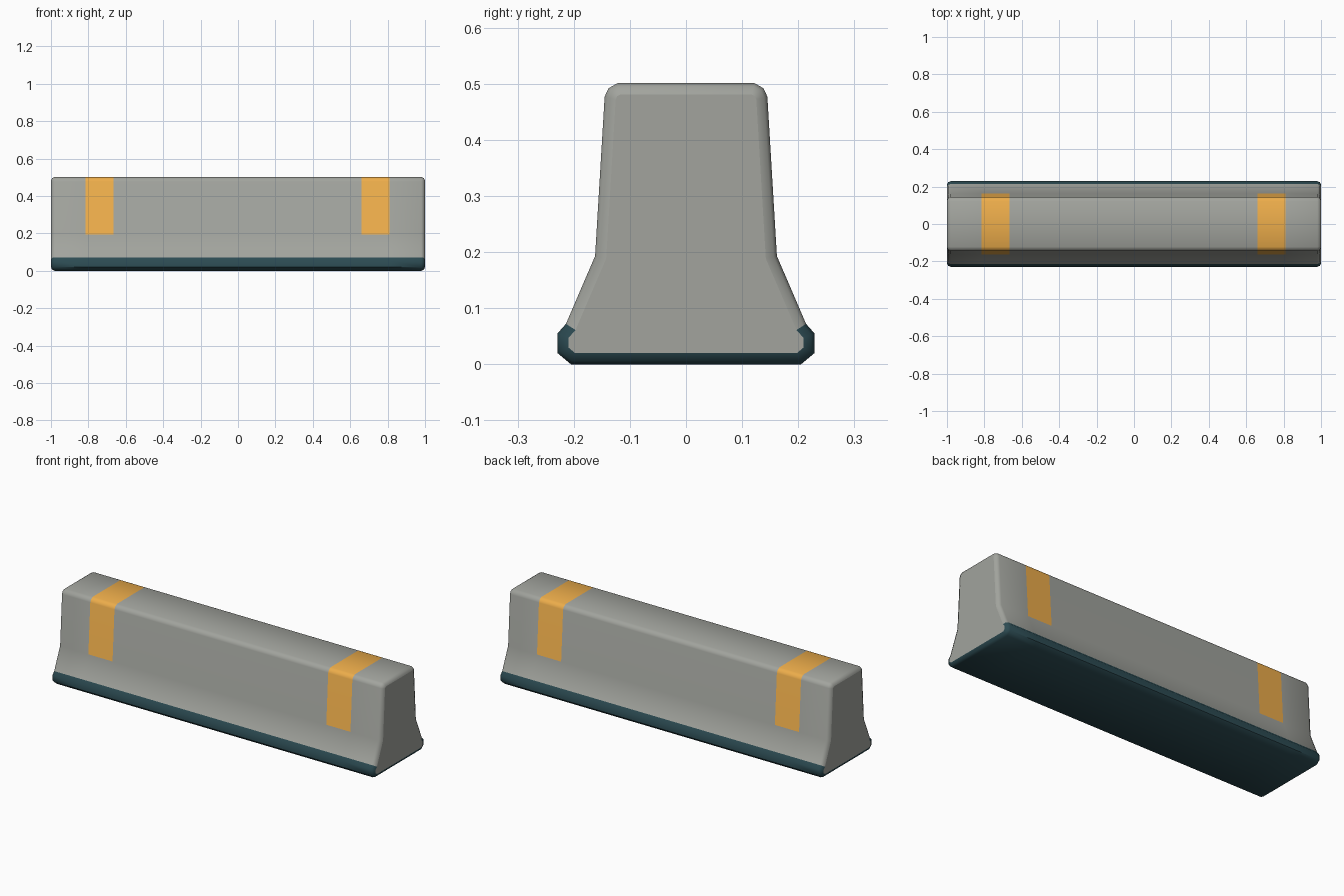
import bpy, bmesh, math
from mathutils import Vector

if "Cube" in bpy.data.objects:
    bpy.data.objects.remove(bpy.data.objects["Cube"])


def material(name, color):
    m = bpy.data.materials.new(name)
    m.diffuse_color = color
    m.use_nodes = True
    m.node_tree.nodes["Principled BSDF"].inputs["Base Color"].default_value = m.diffuse_color
    return m


# Half cross-section (y, z) from the bottom up, mirrored to a closed loop
half = [(0.205, 0.0), (0.229, 0.02), (0.229, 0.055), (0.214, 0.072),
        (0.162, 0.193), (0.145, 0.477), (0.138, 0.492), (0.122, 0.501)]
profile = [Vector(p) for p in half] + [Vector((-y, z)) for y, z in reversed(half)]
N = len(profile)


def inset(d):
    # Move every profile edge inward by d
    out = []
    for i, p in enumerate(profile):
        a = (p - profile[i - 1]).normalized()
        b = (profile[(i + 1) % N] - p).normalized()
        n1, n2 = Vector((-a.y, a.x)), Vector((-b.y, b.x))
        out.append(p + (n1 + n2) * d / (1 + n1.dot(n2)))
    return out


# Stations along the length (x, inset): rounded ends and stripe edges
stations = [(-1, 0.02), (-0.994, 0.006), (-0.98, 0),
            (-0.815, 0), (-0.665, 0), (0.661, 0), (0.811, 0),
            (0.98, 0), (0.994, 0.006), (1, 0.02)]
STRIPES = (3, 5)

bm = bmesh.new()
rings = [[bm.verts.new((x, p.x, p.y)) for p in inset(d)] for x, d in stations]

# Skin: dark base band, painted stripes, grey body
for s in range(len(rings) - 1):
    for i in range(N):
        j = (i + 1) % N
        f = bm.faces.new((rings[s][i], rings[s][j], rings[s + 1][j], rings[s + 1][i]))
        f.smooth = True
        if i < 3 or i >= N - 4:
            f.material_index = 1
        elif s in STRIPES and 4 <= i <= N - 6:
            f.material_index = 2

# End caps
bm.faces.new(rings[0])
bm.faces.new(rings[-1])
bmesh.ops.recalc_face_normals(bm, faces=bm.faces)

me = bpy.data.meshes.new("barrier_body")
bm.to_mesh(me)
bm.free()
me.materials.append(material("concrete", (0.36, 0.37, 0.34, 1)))
me.materials.append(material("dark_base", (0.025, 0.07, 0.085, 1)))
me.materials.append(material("orange_stripe", (0.85, 0.42, 0.07, 1)))
ob = bpy.data.objects.new("barrier_body", me)
bpy.context.collection.objects.link(ob)

# Smooth shading with flat end caps
bpy.context.view_layer.objects.active = ob
ob.select_set(True)
bpy.ops.object.shade_smooth_by_angle(angle=math.radians(50))
for f in me.polygons:
    if len(f.vertices) > 4:
        f.use_smooth = False
